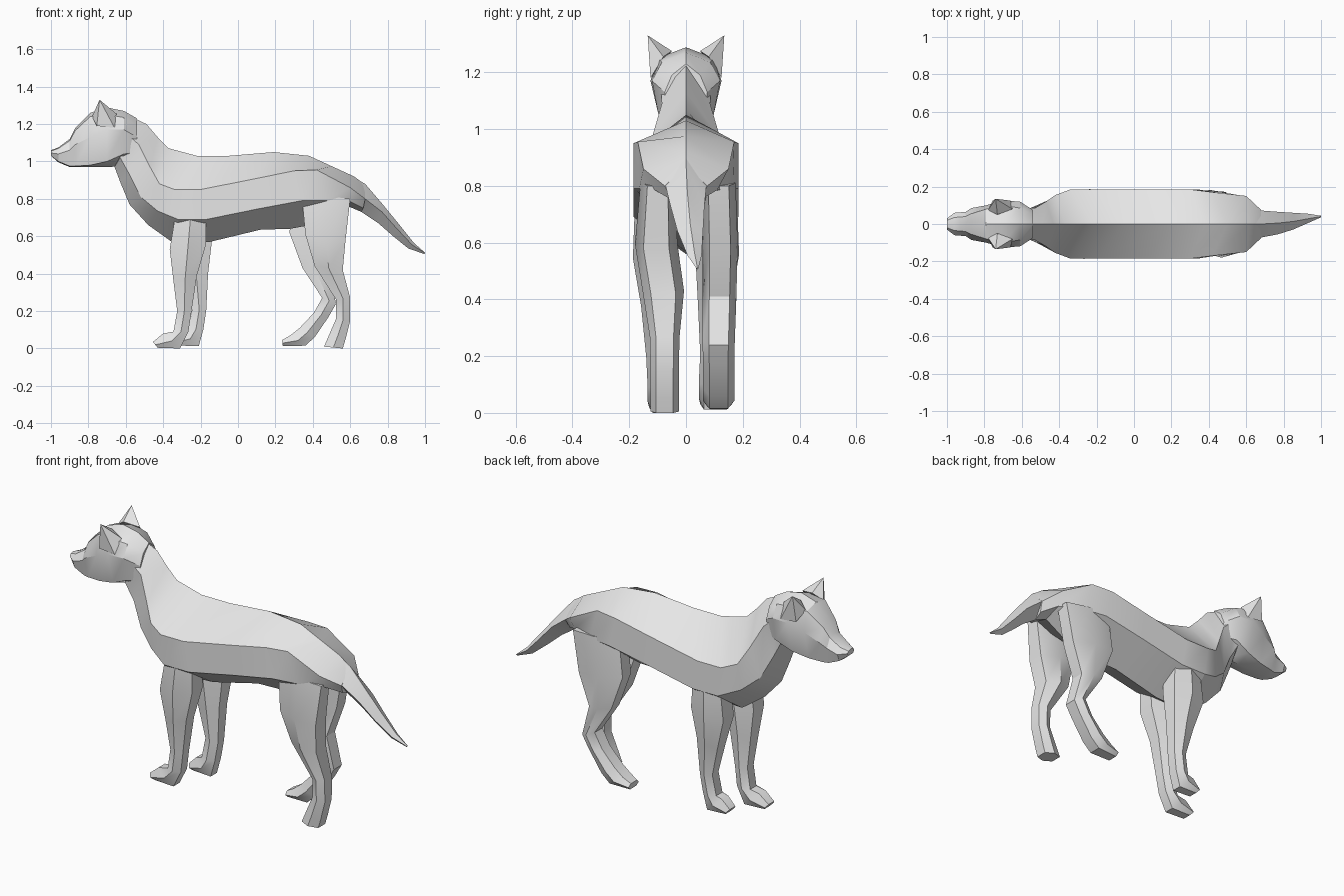
import bpy
import bmesh
import math

grey = bpy.data.materials.new("grey")
grey.diffuse_color = (0.8, 0.8, 0.8, 1)


def finish(name, bm, angle=30):
    """Turn a bmesh into a shaded object."""
    bmesh.ops.recalc_face_normals(bm, faces=bm.faces[:])
    mesh = bpy.data.meshes.new(name)
    bm.to_mesh(mesh)
    bm.free()
    mesh.materials.append(grey)
    ob = bpy.data.objects.new(name, mesh)
    bpy.context.collection.objects.link(ob)
    bpy.ops.object.select_all(action='DESELECT')
    ob.select_set(True)
    bpy.context.view_layer.objects.active = ob
    bpy.ops.object.shade_smooth_by_angle(angle=math.radians(angle))
    return ob


def loft(name, rings, angle=30):
    """Skin a list of equal-sized point rings and cap both ends."""
    bm = bmesh.new()
    rows = [[bm.verts.new(p) for p in r] for r in rings]
    n = len(rows[0])
    for a, b in zip(rows, rows[1:]):
        for i in range(n):
            j = (i + 1) % n
            bm.faces.new((a[i], a[j], b[j], b[i]))
    bm.faces.new(rows[0])
    bm.faces.new(rows[-1])
    return finish(name, bm, angle)


def mirrored_ring(half):
    """Top point, side points, bottom point -> closed ring."""
    return half + [(x, -y, z) for x, y, z in half[-2:0:-1]]


# Neck and torso: top xz, upper side xyz, lower side xyz, bottom xz
torso = [
    (-.66, 1.28, -.61, .09, 1.16, -.63, .08, 1.02, -.66, .97),
    (-.49, 1.20, -.53, .085, 1.09, -.58, .075, .93, -.63, .89),
    (-.43, 1.13, -.47, .12, .97, -.52, .10, .81, -.58, .77),
    (-.37, 1.07, -.42, .155, .88, -.43, .14, .735, -.48, .66),
    (-.22, 1.03, -.34, .185, .85, -.32, .185, .69, -.34, .56),
    (-.05, 1.03, -.20, .185, .85, -.17, .185, .69, -.15, .57),
    (.19, 1.05, .08, .185, .905, .10, .185, .745, .12, .635),
    (.38, 1.03, .30, .185, .95, .34, .185, .79, .28, .64),
    (.50, .975, .42, .17, .955, .47, .165, .79, .44, .67),
    (.62, .92, .60, .15, .86, .60, .11, .785, .59, .76),
    (.68, .875, .68, .075, .80, .67, .05, .75, .66, .73),
]
loft("torso", [mirrored_ring([(a, 0, b), (c, d, e), (f, g, h), (i, 0, j)])
               for a, b, c, d, e, f, g, h, i, j in torso])

# Tail: top xz, side xz, bottom xz, half width, sideways offset
tail = [
    (.62, .915, .62, .845, .61, .77, .11, 0),
    (.68, .88, .68, .80, .66, .73, .072, 0),
    (.77, .775, .77, .73, .75, .67, .06, .005),
    (.86, .665, .85, .64, .83, .60, .045, .015),
    (.94, .565, .93, .555, .91, .535, .025, .03),
    (1.0, .512, 1.0, .51, .995, .505, .004, .04),
]
loft("tail", [[(a, o, b), (c, o + w, d), (e, o, f), (c, o - w, d)]
              for a, b, c, d, e, f, w, o in tail])

# Head: x, top z, brow yz, cheek yz, jaw yz, bottom z
head = [
    (-1.0, 1.06, .02, 1.055, .03, 1.045, .02, 1.03, 1.03),
    (-.96, 1.075, .035, 1.07, .06, 1.04, .045, 1.0, .995),
    (-.90, 1.12, .04, 1.11, .065, 1.06, .05, .975, .97),
    (-.87, 1.18, .055, 1.165, .085, 1.09, .058, .975, .97),
    (-.79, 1.26, .08, 1.24, .10, 1.13, .07, .98, .97),
    (-.70, 1.288, .10, 1.25, .125, 1.17, .085, 1.0, .97),
    (-.61, 1.27, .085, 1.235, .12, 1.17, .095, 1.04, .975),
    (-.54, 1.23, .05, 1.19, .075, 1.13, .065, 1.05, 1.0),
]
loft("head", [mirrored_ring([(x, 0, t), (x, by, bz), (x, cy, cz), (x, jy, jz), (x, 0, b)])
              for x, t, by, bz, cy, cz, jy, jz, b in head])

# Ears: pointed pyramids on both sides of the skull
for side, label in ((-1, "near"), (1, "far")):
    bm = bmesh.new()
    base = [(-.78, .075, 1.24), (-.73, .05, 1.275), (-.65, .08, 1.255),
            (-.66, .125, 1.18), (-.755, .125, 1.19)]
    ring = [bm.verts.new((x, side * y, z)) for x, y, z in base]
    tip = bm.verts.new((-.74, side * .135, 1.33))
    bm.faces.new(ring)
    for i in range(5):
        bm.faces.new((ring[i], ring[(i + 1) % 5], tip))
    finish(label + "_ear", bm)


def leg(name, rows, side):
    """Rows: front xz, back xz, centre distance from the middle, half width."""
    rings = []
    for xf, zf, xb, zb, yc, h in rows:
        xm, zm, c, k = (xf + xb) / 2, (zf + zb) / 2, side * yc, h * .6
        rings.append([(xf, c - k, zf), (xf, c + k, zf), (xm, c + h, zm),
                      (xb, c + k, zb), (xb, c - k, zb), (xm, c - h, zm)])
    loft(name, rings)


# Front legs, the far one set back a little
front = [
    (-.33, .74, -.17, .74, .11, .07),
    (-.365, .53, -.17, .56, .11, .077),
    (-.345, .36, -.22, .39, .10, .058),
    (-.325, .20, -.25, .19, .095, .045),
    (-.345, .09, -.265, .09, .09, .045),
    (-.40, .08, -.31, .0, .09, .045),
    (-.455, .035, -.43, .004, .09, .04),
]
leg("near_front_leg", front, -1)
shift = [.02, .03, .06, .08, .08, .10, .11]
leg("far_front_leg", [(a + s, b + .012, c + s, d + .012, e, f)
                      for (a, b, c, d, e, f), s in zip(front, shift)], 1)

# Near hind leg, standing upright
leg("near_hind_leg", [
    (.34, .83, .60, .80, .10, .06),
    (.36, .61, .575, .58, .105, .075),
    (.41, .44, .56, .42, .08, .073),
    (.525, .26, .60, .27, .075, .052),
    (.525, .16, .60, .15, .075, .05),
    (.49, .08, .575, .05, .075, .05),
    (.46, .01, .56, .0, .075, .05)], -1)

# Far hind leg, foot reaching forward
leg("far_hind_leg", [
    (.30, .82, .58, .80, .115, .06),
    (.275, .62, .54, .58, .12, .062),
    (.345, .43, .48, .41, .118, .06),
    (.45, .27, .525, .24, .115, .057),
    (.405, .19, .485, .17, .115, .055),
    (.33, .11, .41, .06, .115, .055),
    (.28, .07, .36, .015, .115, .055),
    (.235, .045, .24, .012, .115, .045)], 1)
